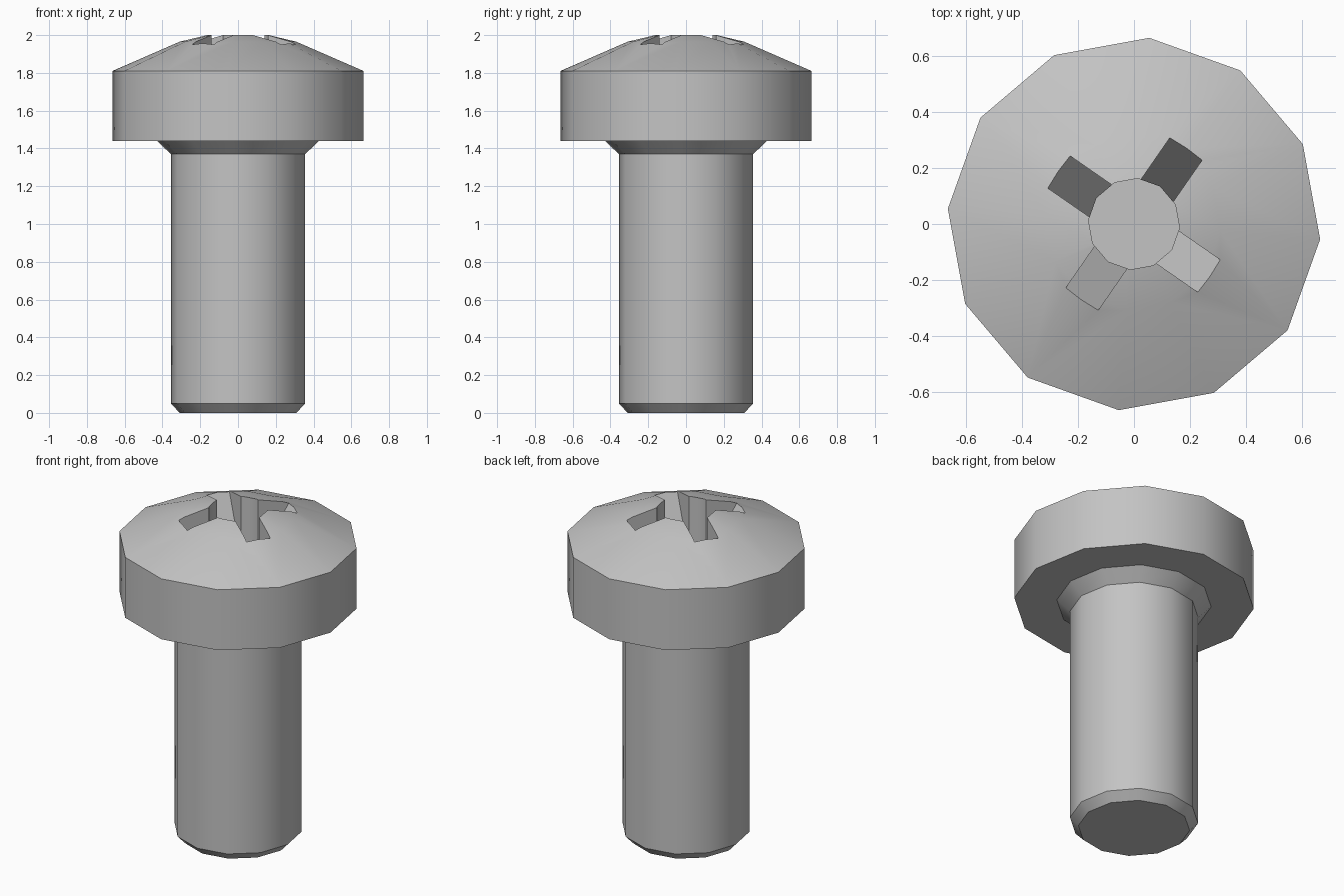
import bpy, bmesh
from math import radians
from mathutils import Matrix, Vector

cube = bpy.data.objects.get("Cube")
if cube:
    bpy.data.objects.remove(cube, do_unlink=True)

SIDES = 12
TURN = radians(-4.7)

steel = bpy.data.materials.new("grey_steel")
steel.use_nodes = True
color = (0.55, 0.55, 0.55, 1)
steel.diffuse_color = color
steel.node_tree.nodes["Principled BSDF"].inputs["Base Color"].default_value = color


def make_object(name, bm):
    bmesh.ops.recalc_face_normals(bm, faces=bm.faces)
    mesh = bpy.data.meshes.new(name)
    bm.to_mesh(mesh)
    bm.free()
    mesh.materials.append(steel)
    obj = bpy.data.objects.new(name, mesh)
    bpy.context.collection.objects.link(obj)
    return obj


def lathe(name, profile):
    """Stack of twelve-sided rings, closed by a flat face at each end."""
    bm = bmesh.new()
    rings = []
    for r, z in profile:
        rings.append([bm.verts.new(Matrix.Rotation(TURN + radians(360 * i / SIDES), 3, "Z")
                                   @ Vector((r, 0, z))) for i in range(SIDES)])
    for low, high in zip(rings, rings[1:]):
        for i in range(SIDES):
            j = (i + 1) % SIDES
            bm.faces.new((low[i], low[j], high[j], high[i]))
    bm.faces.new(rings[0])
    bm.faces.new(rings[-1])
    return make_object(name, bm)


# Shank, flared neck, domed head and round driver socket in one solid
screw = lathe("screw", [
    (0.31, 0), (0.357, 0.05), (0.357, 1.37), (0.43, 1.44),
    (0.667, 1.44), (0.667, 1.81), (0.31, 1.965), (0.163, 2.0),
    (0.163, 1.6),
])

# Four wedge cutters with floors sloping down to the socket centre
wedge = [(0.127, 1.601), (0.33, 1.957), (0.411, 2.1), (0.127, 2.1)]
bm = bmesh.new()
for k in range(4):
    spin = Matrix.Rotation(radians(55.3 + 90 * k), 3, "Z")
    sides = [[bm.verts.new(spin @ Vector((r, y, z))) for r, z in wedge] for y in (-0.07, 0.07)]
    for side in sides:
        bm.faces.new(side)
    for i in range(4):
        j = (i + 1) % 4
        bm.faces.new((sides[0][i], sides[0][j], sides[1][j], sides[1][i]))
cutter = make_object("slot_cutter", bm)
cutter.hide_render = True

# Cut the cross slots, then drop the helper
cut = screw.modifiers.new("cross_slots", "BOOLEAN")
cut.operation = "DIFFERENCE"
cut.solver = "EXACT"
cut.object = cutter
bpy.ops.object.select_all(action="DESELECT")
screw.select_set(True)
bpy.context.view_layer.objects.active = screw
bpy.ops.object.modifier_apply(modifier=cut.name)
bpy.data.objects.remove(cutter, do_unlink=True)

# Soft facets with crisp chamfers and rims
bpy.ops.object.shade_smooth_by_angle(angle=radians(31))
